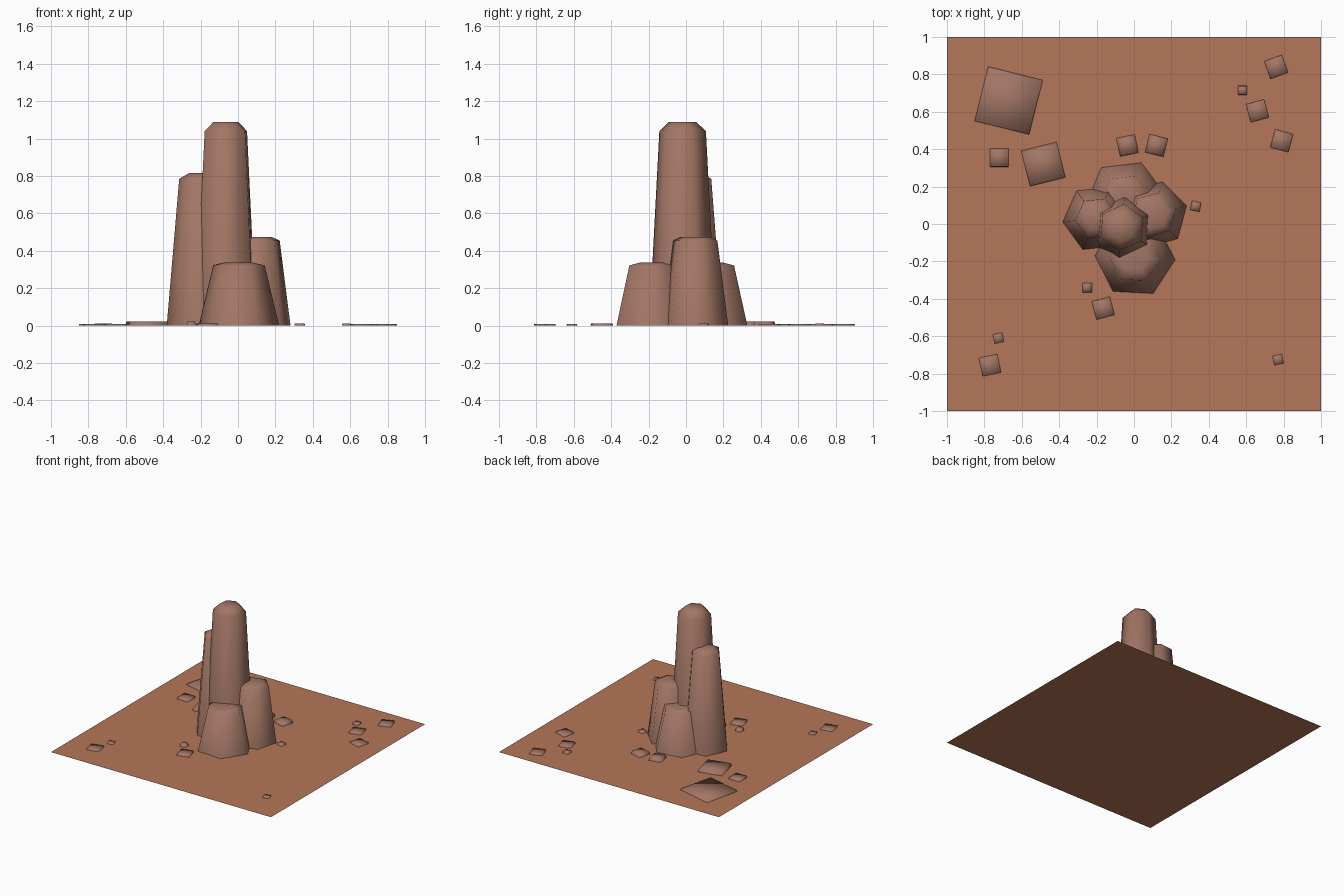
import bpy
import bmesh
import math

cube = bpy.data.objects.get("Cube")
if cube:
    bpy.data.objects.remove(cube, do_unlink=True)


def material(name, rgb):
    mat = bpy.data.materials.new(name)
    mat.use_nodes = True
    color = (*rgb, 1)
    mat.diffuse_color = color
    node = next(n for n in mat.node_tree.nodes if n.type == "BSDF_PRINCIPLED")
    node.inputs["Base Color"].default_value = color
    node.inputs["Roughness"].default_value = 0.9
    return mat


SAND = material("red_sand", (0.46, 0.18, 0.10))
ROCK = material("brown_rock", (0.36, 0.18, 0.13))


def stack(name, center, sides, rotation, levels, mat):
    """Loft regular polygons through (radius, height) levels and cap the top."""
    bm = bmesh.new()
    rings = []
    for radius, z in levels:
        ring = []
        for i in range(sides):
            a = math.radians(rotation) + math.tau * i / sides
            ring.append(bm.verts.new((radius * math.cos(a), radius * math.sin(a), z)))
        rings.append(ring)
    for low, high in zip(rings, rings[1:]):
        for i in range(sides):
            j = (i + 1) % sides
            bm.faces.new((low[i], low[j], high[j], high[i]))
    bm.faces.new(rings[-1])
    for face in bm.faces:
        face.smooth = True
    mesh = bpy.data.meshes.new(name)
    bm.to_mesh(mesh)
    bm.free()
    mesh.materials.append(mat)
    obj = bpy.data.objects.new(name, mesh)
    obj.location = (*center, 0)
    bpy.context.collection.objects.link(obj)
    return obj


# Flat desert ground
bpy.ops.mesh.primitive_plane_add(size=2)
ground = bpy.context.object
ground.name = "ground"
ground.data.materials.append(SAND)

# Hexagonal pillars: name, centre, rotation, base/shoulder/top radius, shoulder/top height
pillars = [
    ("tall_pillar", (-0.065, -0.018), 25, (0.18, 0.125, 0.072), (1.04, 1.09)),
    ("right_pillar", (-0.2, 0.03), 6, (0.182, 0.115, 0.062), (0.785, 0.815)),
    ("left_pillar", (0.105, 0.05), 15, (0.182, 0.122, 0.075), (0.455, 0.475)),
    ("front_pillar", (0.005, -0.18), -3, (0.215, 0.138, 0.075), (0.322, 0.337)),
    ("back_pillar", (-0.045, 0.13), 7, (0.215, 0.138, 0.075), (0.322, 0.337)),
]
for name, center, turn, radii, heights in pillars:
    stack(name, center, 6, turn, list(zip(radii, (0, *heights))), ROCK)

# Scattered flat stones: x, y, side, rotation, height
stones = [
    (-0.67, 0.66, 0.30, -14, 0.01),
    (-0.485, 0.32, 0.195, 14, 0.023),
    (-0.72, 0.355, 0.10, 0, 0.012),
    (-0.035, 0.42, 0.10, 12, 0.023),
    (0.12, 0.42, 0.10, -14, 0.023),
    (0.58, 0.715, 0.05, 0, 0.012),
    (0.76, 0.84, 0.10, 20, 0.01),
    (0.66, 0.605, 0.10, 15, 0.01),
    (0.79, 0.445, 0.10, -15, 0.01),
    (0.33, 0.095, 0.05, -12, 0.012),
    (-0.25, -0.34, 0.05, 0, 0.023),
    (-0.165, -0.45, 0.10, 15, 0.012),
    (-0.77, -0.755, 0.10, 12, 0.008),
    (-0.725, -0.61, 0.05, 12, 0.008),
    (0.77, -0.725, 0.05, 12, 0.008),
]
for x, y, side, turn, height in stones:
    radius = side / math.sqrt(2)
    stack("stone", (x, y), 4, turn + 45,
          [(radius, 0), (radius - height * 0.4, height)], ROCK)
